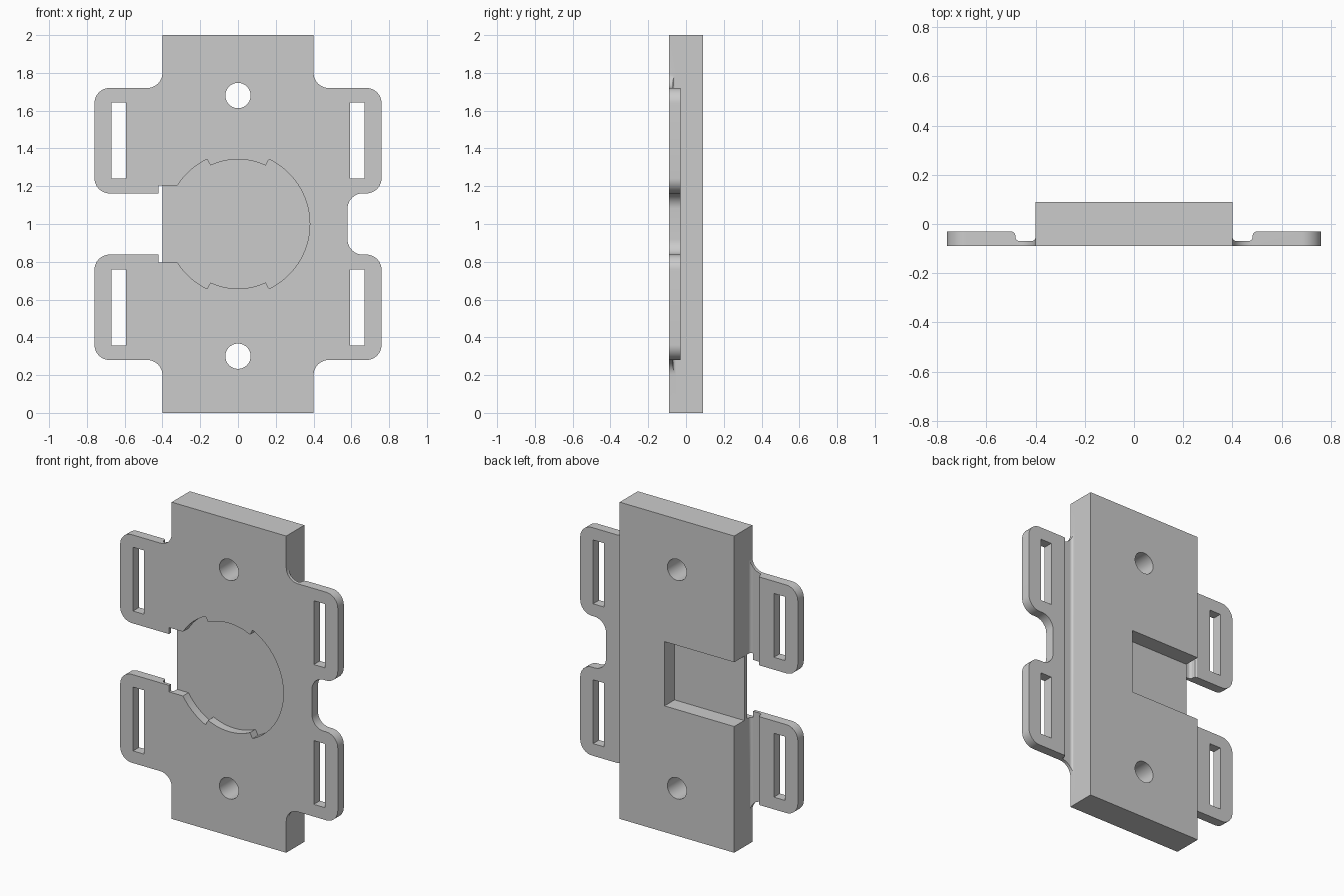
import bpy, bmesh
from math import radians, cos, sin, tan
from mathutils import Vector

cube = bpy.data.objects.get("Cube")
if cube:
    bpy.data.objects.remove(cube, do_unlink=True)

MID = 1.0              # height of the symmetry line
FRONT, BACK = -0.09, 0.09
FLANGE_BACK = -0.03
R = 0.08               # corner radius of the strap tabs


def rounded(corners, steps=8):
    """Turn (x, y, radius) corners into an outline with tangent arcs."""
    out = []
    for i, (x, y, r) in enumerate(corners):
        p = Vector((x, y))
        if r == 0:
            out.append(p)
            continue
        a = (Vector(corners[i - 1][:2]) - p).normalized()
        b = (Vector(corners[(i + 1) % len(corners)][:2]) - p).normalized()
        half = a.angle(b) / 2
        centre = p + (a + b).normalized() * (r / sin(half))
        start = p + a * (r / tan(half)) - centre
        end = p + b * (r / tan(half)) - centre
        for k in range(steps + 1):
            out.append(centre + start.lerp(end, k / steps).normalized() * r)
    return out


def prism(name, outline, lo, hi, upright=False):
    """Extrude an outline through y, or through z when upright."""
    bm = bmesh.new()
    place = (lambda p: (p[0], p[1], lo)) if upright else (lambda p: (p[0], lo, p[1]))
    face = bm.faces.new([bm.verts.new(place(p)) for p in outline])
    top = bmesh.ops.extrude_face_region(bm, geom=[face])["geom"]
    shift = Vector((0, 0, hi - lo) if upright else (0, hi - lo, 0))
    bmesh.ops.translate(bm, vec=shift, verts=[v for v in top if isinstance(v, bmesh.types.BMVert)])
    bmesh.ops.recalc_face_normals(bm, faces=bm.faces)
    mesh = bpy.data.meshes.new(name)
    bm.to_mesh(mesh)
    bm.free()
    obj = bpy.data.objects.new(name, mesh)
    bpy.context.collection.objects.link(obj)
    return obj


def rect(x0, x1, z0, z1):
    return [(x0, z0), (x1, z0), (x1, z1), (x0, z1)]


def combine(target, tool, operation):
    """Apply a boolean and remove the tool."""
    tool.hide_render = True
    mod = target.modifiers.new("Boolean", "BOOLEAN")
    mod.operation, mod.solver, mod.object = operation, "EXACT", tool
    graph = bpy.context.evaluated_depsgraph_get()
    mesh = bpy.data.meshes.new_from_object(target.evaluated_get(graph))
    target.modifiers.clear()
    target.data = mesh
    bpy.data.objects.remove(tool, do_unlink=True)


# Front plate with four strap tabs, mirrored top to bottom
right = [(0.58, 0.162, R), (0.76, 0.162, R), (0.76, 0.72, R), (0.4, 0.72, R), (0.4, 1, 0)]
left = [(-0.4, 1, 0), (-0.4, 0.72, R), (-0.76, 0.72, R), (-0.76, 0.162, R), (-0.3, 0.162, 0)]
upper = right + left
lower = [(x, -z, r) for x, z, r in reversed(upper)]
outline = [(p.x, p.y + MID) for p in rounded(upper + lower)]
body = prism("mounting_plate", outline, FRONT, FLANGE_BACK)

# Flexible grooves behind the tabs
groove = [(0.4, 0.05, 0), (0.4, -0.07, 0.018), (0.482, -0.07, 0.018),
          (0.482, -0.045, 0), (0.486, -0.036, 0), (0.497, -0.029, 0), (0.497, 0.05, 0)]
for side in (1, -1):
    profile = [(p.x * side, p.y) for p in rounded(groove)]
    combine(body, prism("groove_cutter", profile, 0.1, 1.9, upright=True), "DIFFERENCE")

# Main block behind the plate
combine(body, prism("block", rect(-0.4, 0.4, 0, 2), -0.06, BACK), "UNION")

# Round front recess with shallower arcs top and bottom, opening to the right side
gap = 0.203
recess = [(-0.42, MID - gap)]
angles = [-147.7 + 295.4 * k / 96 for k in range(97)] + [s * a for s in (1, -1) for a in (64.4, 64.8, 115.2, 115.6)]
for a in sorted(angles):
    radius = 0.342 if 64.6 < abs(a) < 115.4 else 0.38
    recess.append((radius * cos(radians(a)), MID + radius * sin(radians(a))))
recess.append((-0.42, MID + gap))
combine(body, prism("recess_cutter", recess, -0.2, -0.035), "DIFFERENCE")

# Rectangular back pocket
combine(body, prism("pocket_cutter", rect(-0.5, 0.087, MID - gap, MID + gap), -0.01, 0.2), "DIFFERENCE")

# Strap slots
for up in (1, -1):
    for side in (1, -1):
        slot = [(side * x, MID + up * z) for x, z in rect(0.593, 0.67, 0.24, 0.643)]
        combine(body, prism("slot_cutter", slot, -0.2, 0.2), "DIFFERENCE")

# Screw holes
for height in (0.3, 1.68):
    ring = [(0.067 * cos(radians(a)), height + 0.067 * sin(radians(a))) for a in range(0, 360, 9)]
    combine(body, prism("hole_cutter", ring, -0.2, 0.2), "DIFFERENCE")

# Clean flat faces
bm = bmesh.new()
bm.from_mesh(body.data)
bmesh.ops.remove_doubles(bm, verts=bm.verts, dist=0.0001)
bmesh.ops.dissolve_limit(bm, angle_limit=radians(0.5), verts=bm.verts, edges=bm.edges)
bm.to_mesh(body.data)
bm.free()

# Grey plastic
grey = bpy.data.materials.new("grey_plastic")
grey.use_nodes = True
colour = (0.6, 0.6, 0.6, 1)
grey.diffuse_color = colour
grey.node_tree.nodes["Principled BSDF"].inputs["Base Color"].default_value = colour
body.data.materials.clear()
body.data.materials.append(grey)
for poly in body.data.polygons:
    poly.material_index = 0

bpy.ops.object.select_all(action="DESELECT")
body.select_set(True)
bpy.context.view_layer.objects.active = body
bpy.ops.object.shade_smooth_by_angle(angle=radians(30))
